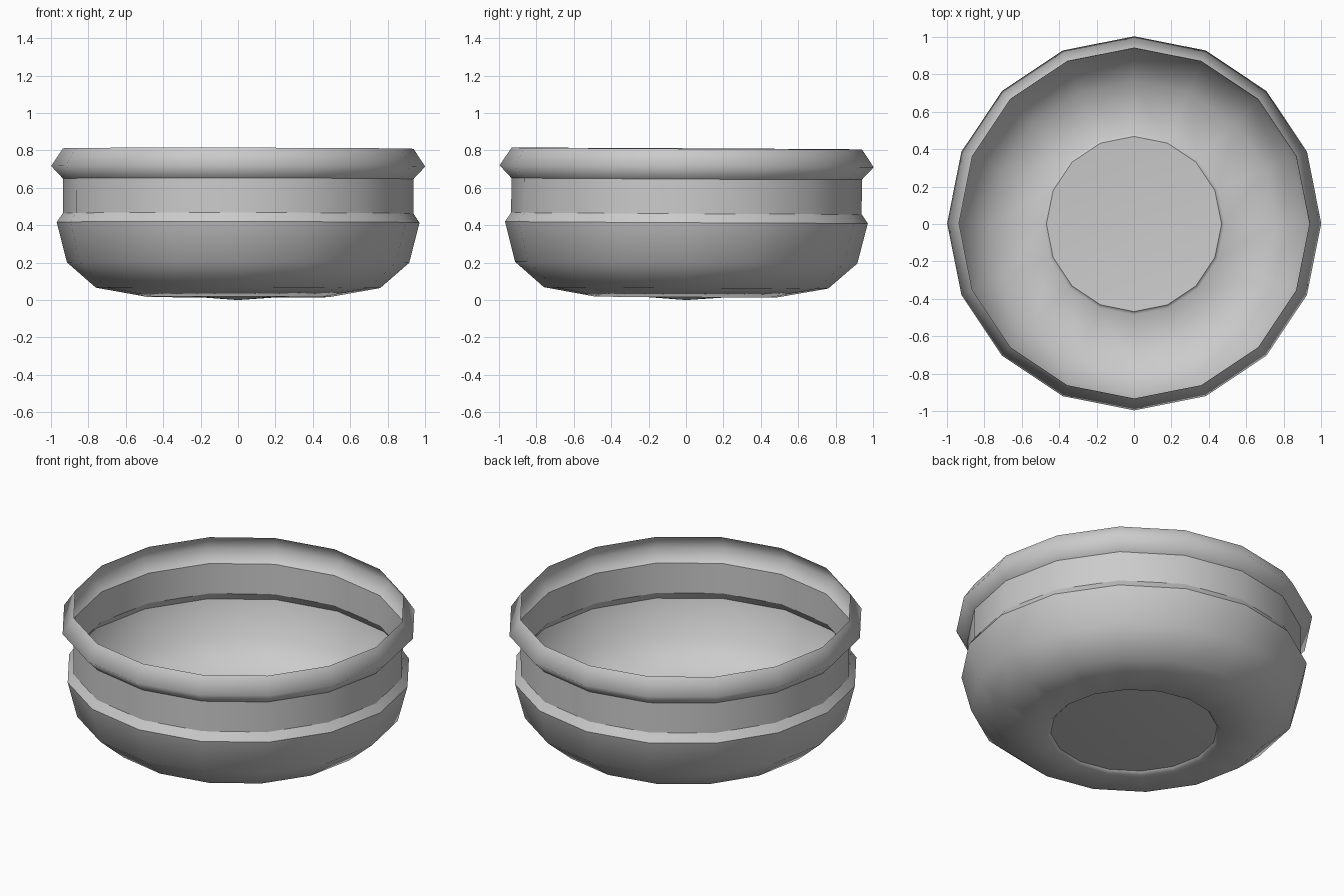
import bpy, bmesh
from math import cos, sin, tau
from mathutils import Matrix

cube = bpy.data.objects.get("Cube")
if cube:
    bpy.data.objects.remove(cube, do_unlink=True)

SIDES = 16

# One plain grey for the whole bowl
grey = bpy.data.materials.new("plain grey")
grey.use_nodes = True
colour = (0.6, 0.6, 0.6, 1)
grey.diffuse_color = colour
grey.node_tree.nodes["Principled BSDF"].inputs["Base Color"].default_value = colour

# Thin open shell, base to rim: radius, height, crisp edge
profile = [
    (0.468, 0.033, True),    # raised base disc
    (0.485, 0.016, False),   # foot
    (0.76, 0.065, False),
    (0.915, 0.2, False),
    (0.97, 0.415, True),     # shoulder
    (0.937, 0.463, True),    # neck
    (0.937, 0.648, True),
    (1.0, 0.715, False),     # rolled rim
    (0.937, 0.81, True),
]

bm = bmesh.new()
rings = [[bm.verts.new((r * cos(tau * i / SIDES), r * sin(tau * i / SIDES), z))
          for i in range(SIDES)] for r, z, _ in profile]
centre = bm.verts.new((0, 0, 0))

for i in range(SIDES):
    j = (i + 1) % SIDES
    bm.faces.new((centre, rings[0][j], rings[0][i]))
    for low, high in zip(rings, rings[1:]):
        bm.faces.new((low[i], low[j], high[j], high[i]))

# Smooth skin with crisp rings where the profile breaks
for face in bm.faces:
    face.smooth = True
for ring, (_, _, crisp) in zip(rings, profile):
    for i in range(SIDES):
        bm.edges.get((ring[i], ring[(i + 1) % SIDES])).smooth = not crisp

# The bowl leans very slightly
lean = Matrix.Rotation(-0.005, 4, 'X') @ Matrix.Rotation(0.0015, 4, 'Y')
bmesh.ops.transform(bm, matrix=lean, verts=bm.verts)

mesh = bpy.data.meshes.new("bowl")
bm.to_mesh(mesh)
bm.free()
mesh.materials.append(grey)
bowl = bpy.data.objects.new("bowl", mesh)
bpy.context.collection.objects.link(bowl)
